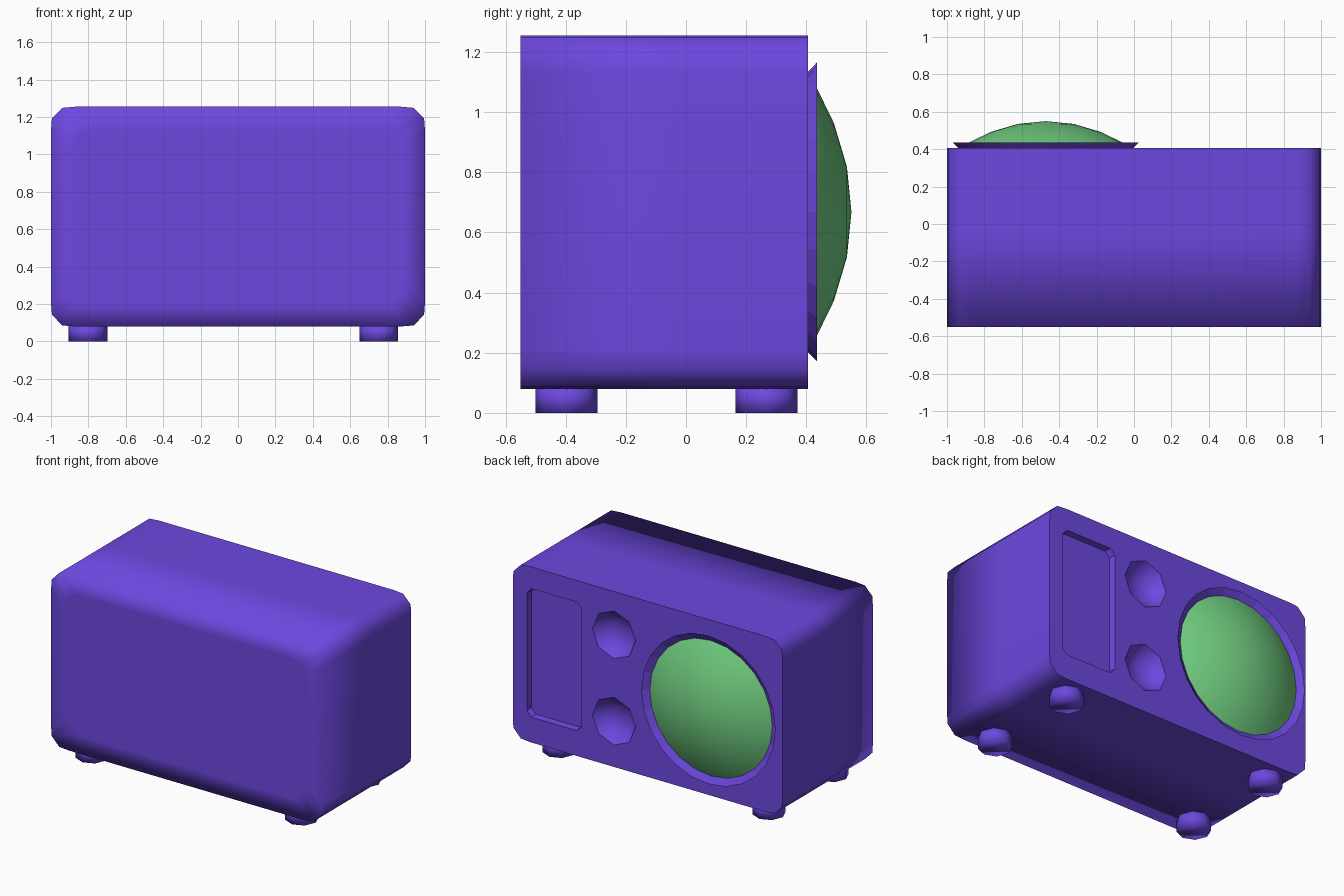
import bpy, bmesh, math
from mathutils import Vector

if "Cube" in bpy.data.objects:
    bpy.data.objects.remove(bpy.data.objects["Cube"])


def material(name, rgb):
    m = bpy.data.materials.new(name)
    m.diffuse_color = (*rgb, 1)
    m.use_nodes = True
    m.node_tree.nodes["Principled BSDF"].inputs["Base Color"].default_value = m.diffuse_color
    return m


PURPLE = material("purple", (0.152, 0.064, 0.74))
GREEN = material("green", (0.166, 0.62, 0.22))
MID_Z = 0.668


def loft(bm, rings, flip=False, smooth=True):
    """Skin a list of closed rings of points; returns the vertex rings."""
    vr = [[bm.verts.new(p) for p in r] for r in rings]
    for a, b in zip(vr, vr[1:]):
        for i in range(len(a)):
            j = (i + 1) % len(a)
            q = [a[i], a[j], b[j], b[i]]
            bm.faces.new(q[::-1] if flip else q).smooth = smooth
    return vr


def finish(bm, name, mat):
    bmesh.ops.remove_doubles(bm, verts=bm.verts, dist=1e-5)
    me = bpy.data.meshes.new(name)
    bm.to_mesh(me)
    bm.free()
    me.materials.append(mat)
    ob = bpy.data.objects.new(name, me)
    bpy.context.collection.objects.link(ob)
    return ob


def circle(cx, cz, r, y, n):
    return [(cx + r * math.cos(2 * math.pi * i / n), y,
             cz + r * math.sin(2 * math.pi * i / n)) for i in range(n)]


def casing_ring(y, inset=0.0):
    """Box outline with softly clipped corners, counter-clockwise from the front."""
    w, h, cz = 1 - inset, 0.5875 - inset, 0.6675
    c = [(w, h - 0.13), (w - 0.005, h - 0.063), (w - 0.06, h - 0.006), (w - 0.13, h)]
    pts = c + [(-x, z) for x, z in c[::-1]]
    pts += [(-x, -z) for x, z in c] + [(x, -z) for x, z in c[::-1]]
    return [(x, y, cz + z) for x, z in pts]


def panel_ring(y, shrink=0.0):
    """Clipped-corner outline of the rectangular recess."""
    w, h, c = 0.203 - shrink, 0.43 - shrink, 0.035
    pts = [(w, h - c), (w - c, h), (c - w, h), (-w, h - c),
           (-w, c - h), (c - w, -h), (w - c, -h), (w, c - h)]
    return [(0.693 + x, y, 0.68 + z) for x, z in pts]


# Casing: sides and front, open at the back
BACK, FRONT = 0.405, -0.55
bm = bmesh.new()
rings = loft(bm, [casing_ring(BACK), casing_ring(-0.05),
                  casing_ring(FRONT), casing_ring(FRONT, 0.12)])
bm.faces.new(rings[-1]).smooth = True
finish(bm, "casing", PURPLE)

# Back panel with one rectangular recess and two round dents
bm = bmesh.new()
outer = [bm.verts.new(p) for p in casing_ring(BACK)]
loops = [outer]
recess = loft(bm, [panel_ring(BACK), panel_ring(BACK - 0.04, 0.006)], True, False)
loops.append(recess[0])
bm.faces.new(recess[1][::-1])
for z in (0.965, 0.387):
    dent = loft(bm, [circle(0.25, z, r, BACK - d, 8) for r, d in
                     ((0.16, 0), (0.125, 0.05), (0.07, 0.08), (0, 0.09))], True)
    loops.append(dent[0])
edges = []
for lp in loops:
    for a, b in zip(lp, lp[1:] + lp[:1]):
        edges.append(bm.edges.get((a, b)) or bm.edges.new((a, b)))
filled = bmesh.ops.triangle_fill(bm, use_beauty=True, edges=edges, normal=Vector((0, 1, 0)))
for f in filled["geom"]:
    if isinstance(f, bmesh.types.BMFace):
        f.normal_update()
        if f.normal.y < 0:
            f.normal_flip()
for lp in loops:
    for a, b in zip(lp, lp[1:] + lp[:1]):
        bm.edges.get((a, b)).smooth = False
finish(bm, "back_panel", PURPLE)

# Flared rim around the dome
DX = -0.472
bm = bmesh.new()
loft(bm, [circle(DX, MID_Z, r, y, 24) for r, y in
          ((0.452, 0.408), (0.4975, 0.436), (0.465, 0.404))], smooth=False)
finish(bm, "dome_rim", PURPLE)

# Green dome
bm = bmesh.new()
loft(bm, [circle(DX, MID_Z, r, y, 24) for r, y in
          ((0, 0.55), (0.15, 0.535), (0.295, 0.492), (0.41, 0.436), (0.455, 0.408))])
finish(bm, "dome", GREEN)

# Four short octagonal feet
for side, x in (("left", -0.802), ("right", 0.752)):
    for end, y in (("front", -0.398), ("back", 0.267)):
        bm = bmesh.new()
        bmesh.ops.create_cone(bm, cap_ends=True, segments=8, radius1=0.103,
                              radius2=0.103, depth=0.09)
        bmesh.ops.translate(bm, verts=bm.verts, vec=(x, y, 0.045))
        for f in bm.faces:
            f.smooth = True
        finish(bm, f"{end}_{side}_foot", PURPLE)
